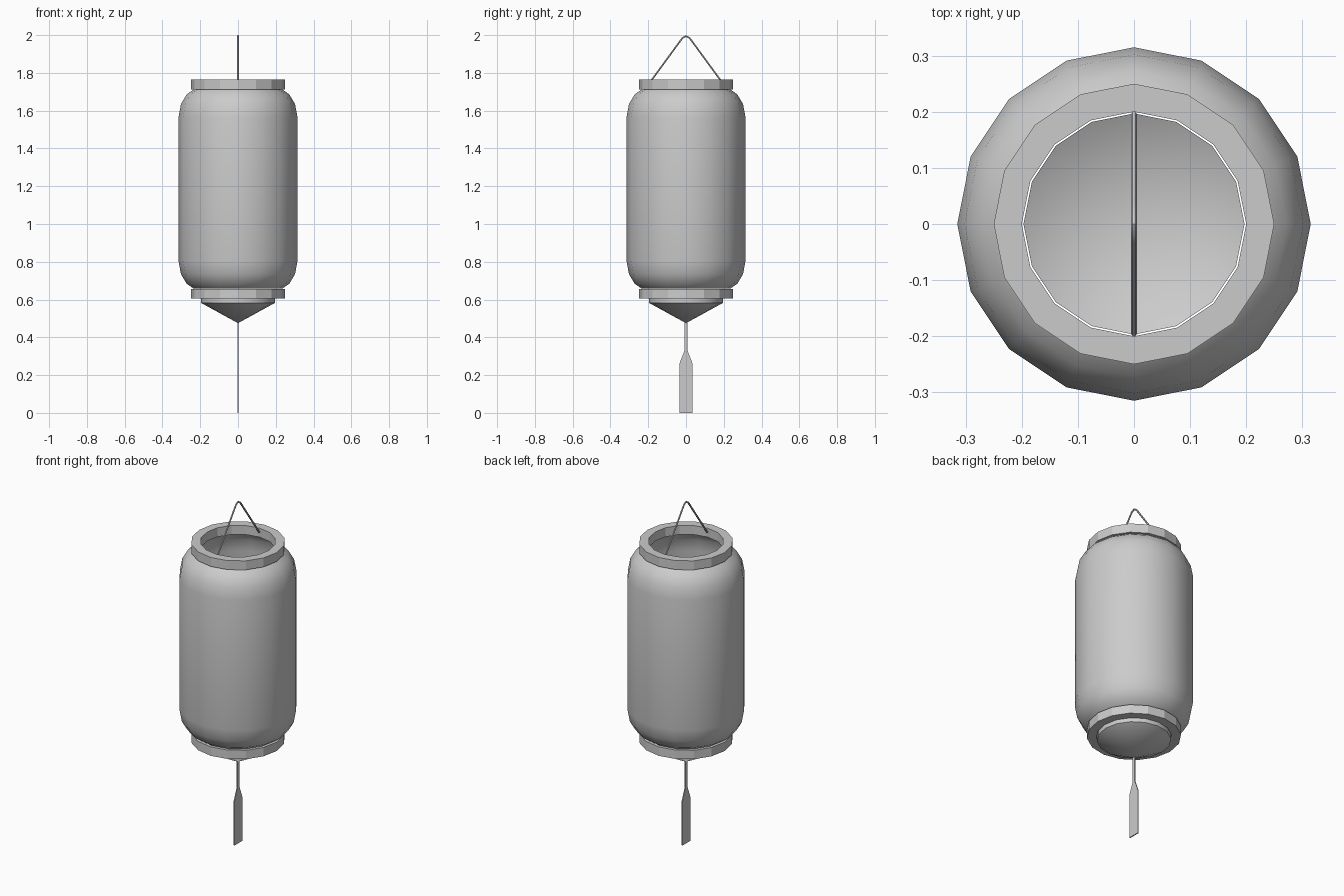
import bpy, bmesh
from math import cos, sin, pi, radians

if "Cube" in bpy.data.objects:
    bpy.data.objects.remove(bpy.data.objects["Cube"])

SIDES = 16


def finish(name, bm, angle=None):
    bmesh.ops.recalc_face_normals(bm, faces=bm.faces)
    me = bpy.data.meshes.new(name)
    bm.to_mesh(me)
    bm.free()
    ob = bpy.data.objects.new(name, me)
    bpy.context.collection.objects.link(ob)
    if angle:
        bpy.ops.object.select_all(action='DESELECT')
        ob.select_set(True)
        bpy.context.view_layer.objects.active = ob
        bpy.ops.object.shade_smooth_by_angle(angle=radians(angle))
    return ob


def lathe(name, profile, closed=False, angle=30):
    """Revolve (radius, z) points around the z axis."""
    bm = bmesh.new()
    rings = []
    for r, z in profile:
        n = SIDES if r > 0 else 1
        rings.append([bm.verts.new((r * cos(2 * pi * i / SIDES), r * sin(2 * pi * i / SIDES), z))
                      for i in range(n)])
    pairs = list(zip(rings, rings[1:]))
    if closed:
        pairs.append((rings[-1], rings[0]))
    for a, b in pairs:
        for i in range(SIDES):
            j = (i + 1) % SIDES
            if len(b) == 1:
                bm.faces.new((a[i], a[j], b[0]))
            else:
                bm.faces.new((a[i], a[j], b[j], b[i]))
    return finish(name, bm, angle)


# Paper shade: open shell, symmetric about its middle height
MID = 1.185
upper = [(0.315, 0.38), (0.302, 0.45), (0.272, 0.501), (0.235, 0.527)]
shade = [(r, MID - h) for r, h in reversed(upper)] + [(r, MID + h) for r, h in upper]
lathe("paper_shade", shade, angle=40)

# Rims at both ends
for name, z0, z1 in (("top_rim", 1.712, 1.765), ("bottom_rim", 0.605, 0.657)):
    lathe(name, [(0.2, z0), (0.25, z0), (0.25, z1), (0.2, z1)], closed=True, angle=10)

# Hollow conical base with a short collar
lathe("base_cone", [(0.197, 0.62), (0.197, 0.583), (0, 0.475)], angle=30)

# Wire handle
half = [(0.196, 1.743), (0.03, 1.97), (0.018, 1.985)]
path = [(-y, z) for y, z in half] + [(0, 1.995)] + [(y, z) for y, z in reversed(half)]
cu = bpy.data.curves.new("handle", 'CURVE')
cu.dimensions = '3D'
cu.bevel_depth = 0.005
cu.bevel_resolution = 1
sp = cu.splines.new('POLY')
sp.points.add(len(path) - 1)
for p, (y, z) in zip(sp.points, path):
    p.co = (0, y, z, 1)
handle = bpy.data.objects.new("handle", cu)
bpy.context.collection.objects.link(handle)
bpy.ops.object.select_all(action='DESELECT')
handle.select_set(True)
bpy.context.view_layer.objects.active = handle
bpy.ops.object.convert(target='MESH')
bpy.ops.object.shade_smooth_by_angle(angle=radians(50))

# Flat tassel hanging below
right = [(0.035, 0), (0.035, 0.26), (0.008, 0.33), (0.008, 0.482)]
outline = right + [(-y, z) for y, z in reversed(right)]
bm = bmesh.new()
face = bm.faces.new([bm.verts.new((-0.003, y, z)) for y, z in outline])
ext = bmesh.ops.extrude_face_region(bm, geom=[face])
bmesh.ops.translate(bm, vec=(0.006, 0, 0),
                    verts=[v for v in ext["geom"] if isinstance(v, bmesh.types.BMVert)])
finish("tassel", bm)
